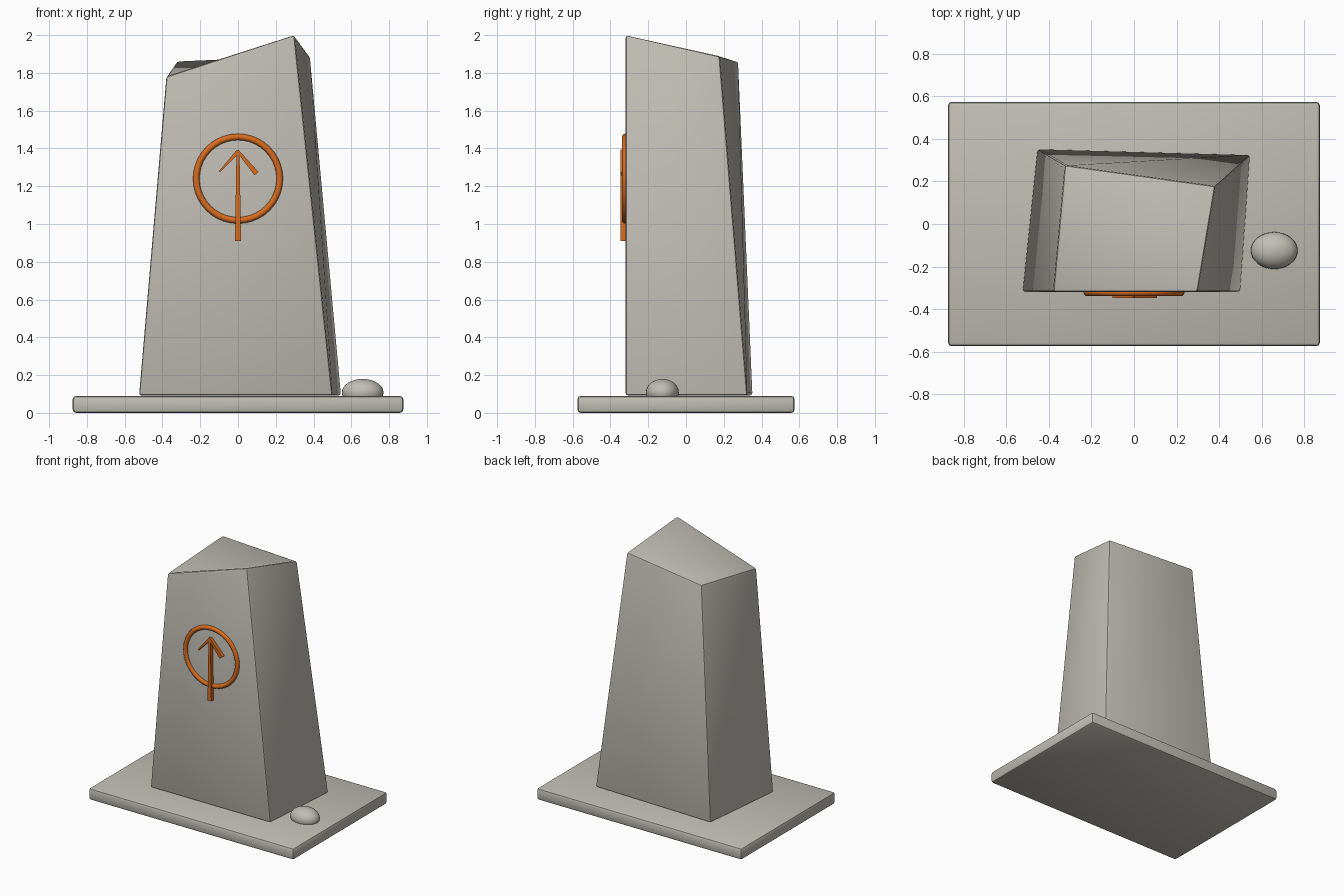
import bpy, bmesh, math

if "Cube" in bpy.data.objects:
    bpy.data.objects.remove(bpy.data.objects["Cube"])


def material(name, rgb):
    m = bpy.data.materials.new(name)
    m.diffuse_color = (*rgb, 1)
    m.use_nodes = True
    m.node_tree.nodes["Principled BSDF"].inputs["Base Color"].default_value = m.diffuse_color
    return m


STONE = material("warm_grey_stone", (0.53, 0.51, 0.46))
ORANGE = material("burnt_orange", (0.68, 0.15, 0.015))


def prism(name, lower, upper, mat, bevel=0.0):
    """Solid joining two matching rings of points (counter-clockwise seen from the upper side)."""
    n = len(lower)
    faces = [tuple(reversed(range(n))), tuple(range(n, 2 * n))]
    faces += [(i, (i + 1) % n, (i + 1) % n + n, i + n) for i in range(n)]
    me = bpy.data.meshes.new(name)
    me.from_pydata(list(lower) + list(upper), [], faces)
    bm = bmesh.new()
    bm.from_mesh(me)
    bmesh.ops.recalc_face_normals(bm, faces=bm.faces)
    bm.to_mesh(me)
    bm.free()
    me.materials.append(mat)
    ob = bpy.data.objects.new(name, me)
    bpy.context.collection.objects.link(ob)
    if bevel:
        b = ob.modifiers.new("soft_edges", 'BEVEL')
        b.width = bevel
        b.segments = 2
        b.limit_method = 'ANGLE'
        b.angle_limit = math.radians(40)
    return ob


def stroke(name, start, end, w0, w1):
    """Tapered carved bar on the front face, between two (x, z) points."""
    dx, dz = end[0] - start[0], end[1] - start[1]
    length = math.hypot(dx, dz)
    px, pz = -dz / length / 2, dx / length / 2
    ring = [(start[0] + px * w0, start[1] + pz * w0), (start[0] - px * w0, start[1] - pz * w0),
            (end[0] - px * w1, end[1] - pz * w1), (end[0] + px * w1, end[1] + pz * w1)]
    return prism(name, [(x, -0.315, z) for x, z in ring], [(x, -0.348, z) for x, z in ring], ORANGE)


# ground slab
rect = [(-0.875, -0.575), (0.875, -0.575), (0.875, 0.575), (-0.875, 0.575)]
prism("ground_slab", [(x, y, 0) for x, y in rect], [(x, y, 0.09) for x, y in rect], STONE, 0.018)

# leaning, tapered standing stone with a slanted top
prism("standing_stone",
      [(-0.525, -0.32, 0.092), (0.50, -0.32, 0.092), (0.546, 0.325, 0.092), (-0.455, 0.352, 0.092)],
      [(-0.38, -0.32, 1.78), (0.298, -0.32, 2.003), (0.382, 0.178, 1.888), (-0.325, 0.277, 1.862)],
      STONE, 0.014)

# pebble beside the stone
bpy.ops.mesh.primitive_uv_sphere_add(segments=32, ring_count=16, location=(0.66, -0.125, 0.108))
pebble = bpy.context.object
pebble.name = "pebble"
pebble.scale = (0.11, 0.087, 0.072)
pebble.data.materials.append(STONE)
bpy.ops.object.shade_smooth()

# ring emblem on the front face
bpy.ops.mesh.primitive_torus_add(major_segments=40, minor_segments=10, major_radius=0.221,
                                 minor_radius=0.017, location=(0, -0.322, 1.24),
                                 rotation=(math.pi / 2, 0, 0))
ring = bpy.context.object
ring.name = "emblem_ring"
ring.data.materials.append(ORANGE)
bpy.ops.object.shade_smooth()

# arrow emblem
stroke("arrow_shaft", (0, 0.91), (0, 1.385), 0.032, 0.016)
stroke("arrow_left_barb", (0.002, 1.387), (-0.098, 1.277), 0.02, 0.008)
stroke("arrow_right_barb", (-0.002, 1.387), (0.098, 1.267), 0.014, 0.028)

# crisp edges on the bevelled solids
for name in ("ground_slab", "standing_stone"):
    bpy.ops.object.select_all(action='DESELECT')
    ob = bpy.data.objects[name]
    ob.select_set(True)
    bpy.context.view_layer.objects.active = ob
    bpy.ops.object.modifier_apply(modifier="soft_edges")
    bpy.ops.object.shade_smooth_by_angle(angle=math.radians(30))
